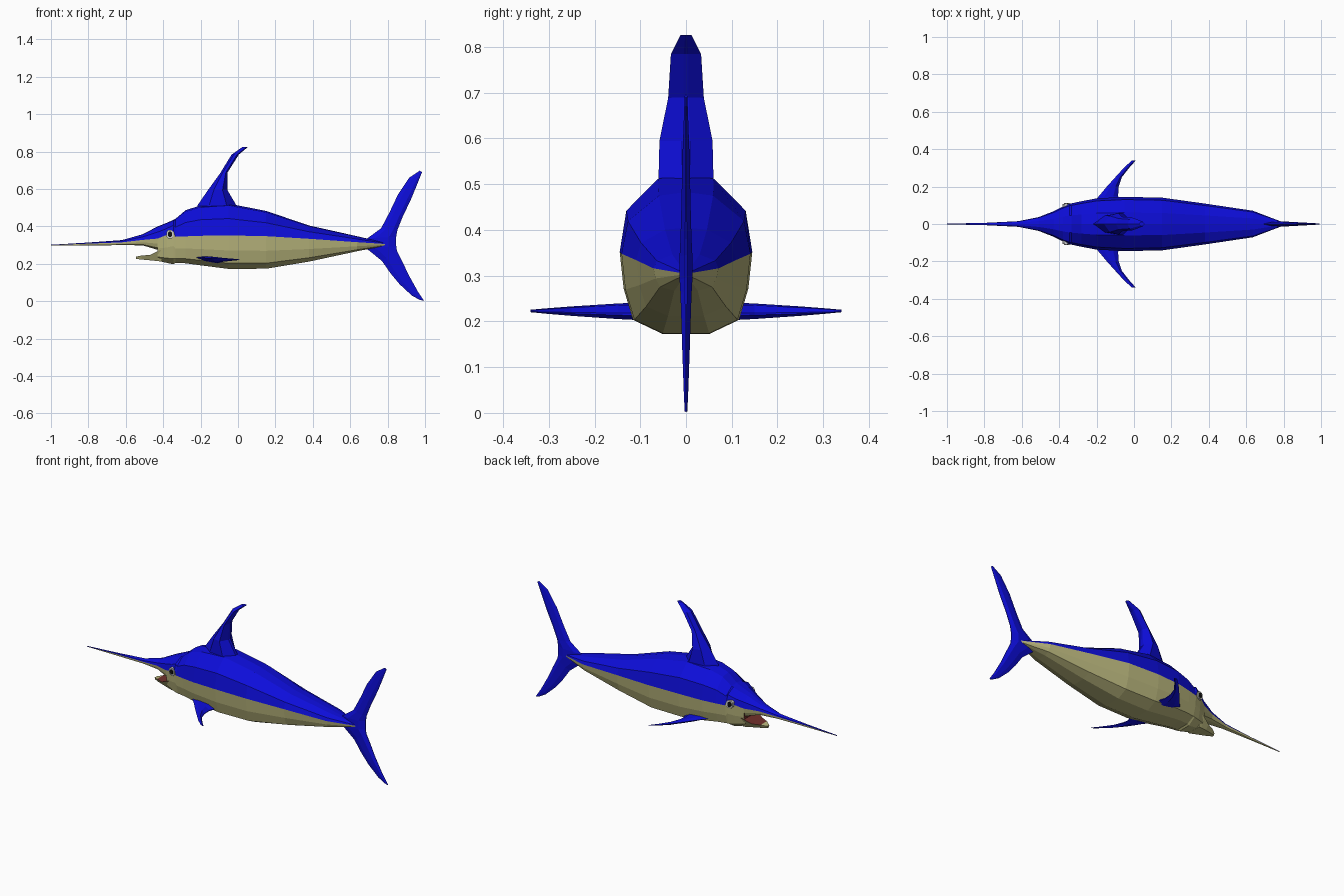
import bpy, bmesh
from mathutils import Vector


def material(name, r, g, b):
    m = bpy.data.materials.new(name)
    m.diffuse_color = (r, g, b, 1)
    return m


BLUE = material("blue", 0.004, 0.004, 0.7)
CREAM = material("cream", 0.50, 0.48, 0.21)
RED = material("mouth red", 0.17, 0.03, 0.025)
WHITE = material("eye white", 0.9, 0.9, 0.9)
BLACK = material("pupil black", 0.005, 0.005, 0.005)


def loft(name, rings, mats, pick=lambda ring, side: 0, start_cap=0, end_cap=0):
    """Skin a list of equal-length point rings and cap both ends."""
    bm = bmesh.new()
    vs = [[bm.verts.new(p) for p in ring] for ring in rings]
    n = len(vs[0])
    for i in range(len(vs) - 1):
        for j in range(n):
            k = (j + 1) % n
            f = bm.faces.new((vs[i][j], vs[i][k], vs[i + 1][k], vs[i + 1][j]))
            f.material_index = pick(i, j)
    bm.faces.new(vs[0]).material_index = start_cap
    bm.faces.new(vs[-1]).material_index = end_cap
    bmesh.ops.recalc_face_normals(bm, faces=bm.faces)
    me = bpy.data.meshes.new(name)
    bm.to_mesh(me)
    bm.free()
    for m in mats:
        me.materials.append(m)
    ob = bpy.data.objects.new(name, me)
    bpy.context.collection.objects.link(ob)
    return ob


# Body cross-section: width fraction, height fraction above / below the colour line
HALF = [(0, 1), (0.42, 0.94), (0.9, 0.53), (1, 0), (0.94, -0.45), (0.8, -0.83), (0.36, -1)]
SECTION = HALF + [(-u, v) for u, v in reversed(HALF) if u]


def body_ring(x, top, mid, low, w):
    return [(x, u * w, mid + v * ((top - mid) if v > 0 else (mid - low)))
            for u, v in SECTION]


def back_or_belly(ring, side):
    return 0 if side < 3 or side >= len(SECTION) - 3 else 1


# Body: x, top, colour line, bottom, half width
trunk = [(-0.43, 0.40, 0.335, 0.217, 0.068), (-0.38, 0.42, 0.355, 0.205, 0.094),
         (-0.345, 0.435, 0.375, 0.198, 0.108), (-0.335, 0.44, 0.345, 0.205, 0.110),
         (-0.28, 0.487, 0.347, 0.203, 0.122), (-0.20, 0.512, 0.35, 0.192, 0.137),
         (-0.05, 0.522, 0.352, 0.173, 0.145), (0.15, 0.483, 0.348, 0.174, 0.141),
         (0.38, 0.405, 0.334, 0.212, 0.109), (0.635, 0.348, 0.316, 0.267, 0.071),
         (0.79, 0.312, 0.306, 0.297, 0.012)]
loft("body", [body_ring(*s) for s in trunk], [BLUE, CREAM, RED], back_or_belly, 2, 1)

# Upper jaw and long bill
bill = [(-1.0, 0.302, 0.300, 0.298, 0.002), (-0.80, 0.314, 0.308, 0.298, 0.006),
        (-0.62, 0.327, 0.315, 0.300, 0.015), (-0.51, 0.358, 0.328, 0.299, 0.037),
        (-0.43, 0.40, 0.335, 0.275, 0.068), (-0.41, 0.405, 0.335, 0.265, 0.07)]
loft("bill", [body_ring(*s) for s in bill], [BLUE, CREAM], back_or_belly, 0, 1)

# Lower jaw, red on the inside
jaw = [(-0.545, 0.238, 0.226, 0.010), (-0.515, 0.245, 0.223, 0.030),
       (-0.47, 0.247, 0.219, 0.050), (-0.43, 0.268, 0.215, 0.067),
       (-0.41, 0.275, 0.212, 0.072)]
jaw_rings = [[(x, u * w, z1 if v > 0 else z0) for u, v, in
              ((-1, 1), (1, 1), (0.6, -1), (-0.6, -1))] for x, z1, z0, w in jaw]
loft("lower_jaw", jaw_rings, [CREAM, RED], lambda i, j: int(j == 0 and i > 0))

# Fins: stations of leading point, trailing point and half thickness
FOIL = [(0, 0), (0.3, 0.75), (0.75, 1), (1, 0.15), (1, -0.15), (0.75, -1), (0.3, -0.75)]


def fin(name, stations, axis):
    axis = Vector(axis)
    rings = []
    for a, b, t in stations:
        a, b = Vector(a), Vector(b)
        rings.append([a.lerp(b, u) + axis * t * v for u, v in FOIL])
    return loft(name, rings, [BLUE])


dorsal = [(-0.225, 0.48, 0.0, 0.48, 0.06), (-0.215, 0.515, -0.01, 0.515, 0.06),
          (-0.16, 0.595, -0.057, 0.595, 0.058), (-0.095, 0.685, -0.055, 0.69, 0.039),
          (-0.035, 0.783, 0.005, 0.785, 0.033), (0.025, 0.826, 0.055, 0.826, 0.012)]
fin("dorsal_fin", [((a, 0, b), (c, 0, d), t) for a, b, c, d, t in dorsal], (0, 1, 0))

tail = [(0.97, 0.008, 0.995, 0.002, 0.003), (0.93, 0.03, 0.96, 0.055, 0.005),
        (0.865, 0.09, 0.91, 0.145, 0.008), (0.815, 0.15, 0.88, 0.21, 0.010),
        (0.77, 0.215, 0.85, 0.27, 0.012), (0.69, 0.28, 0.846, 0.295, 0.014),
        (0.69, 0.335, 0.846, 0.345, 0.014), (0.765, 0.39, 0.852, 0.38, 0.012),
        (0.81, 0.475, 0.88, 0.45, 0.010), (0.855, 0.57, 0.925, 0.545, 0.008),
        (0.915, 0.66, 0.96, 0.63, 0.005), (0.972, 0.698, 0.984, 0.69, 0.003)]
fin("tail_fin", [((a, 0, b), (c, 0, d), t) for a, b, c, d, t in tail], (0, 1, 0))

# Pectoral fins and eyes on both sides
pectoral = [(-0.23, -0.07, 0.105, 0.017), (-0.187, -0.085, 0.15, 0.015),
            (-0.145, -0.082, 0.20, 0.012), (-0.10, -0.065, 0.25, 0.009),
            (-0.05, -0.022, 0.305, 0.005), (-0.01, 0.01, 0.34, 0.002)]
for s, side in ((-1, "right"), (1, "left")):
    fin(side + "_pectoral_fin",
        [((a, s * y, 0.224 + 0.6 * t), (b, s * y, 0.222 - 0.4 * t), t)
         for a, b, y, t in pectoral], (0, 0, 1))
    for part, mat, rx, rz, y in (("eye", WHITE, 0.019, 0.022, 0.109),
                                 ("pupil", BLACK, 0.011, 0.014, 0.112)):
        outline = ((1, .5), (.5, 1), (-.5, 1), (-1, .5), (-1, -.5), (-.5, -1), (.5, -1), (1, -.5))
        loft(side + "_" + part,
             [[(-0.364 + u * rx, s * (d + 0.16 * u * rx), 0.358 + v * rz) for u, v in outline]
              for d in (0.08, y)], [mat])
